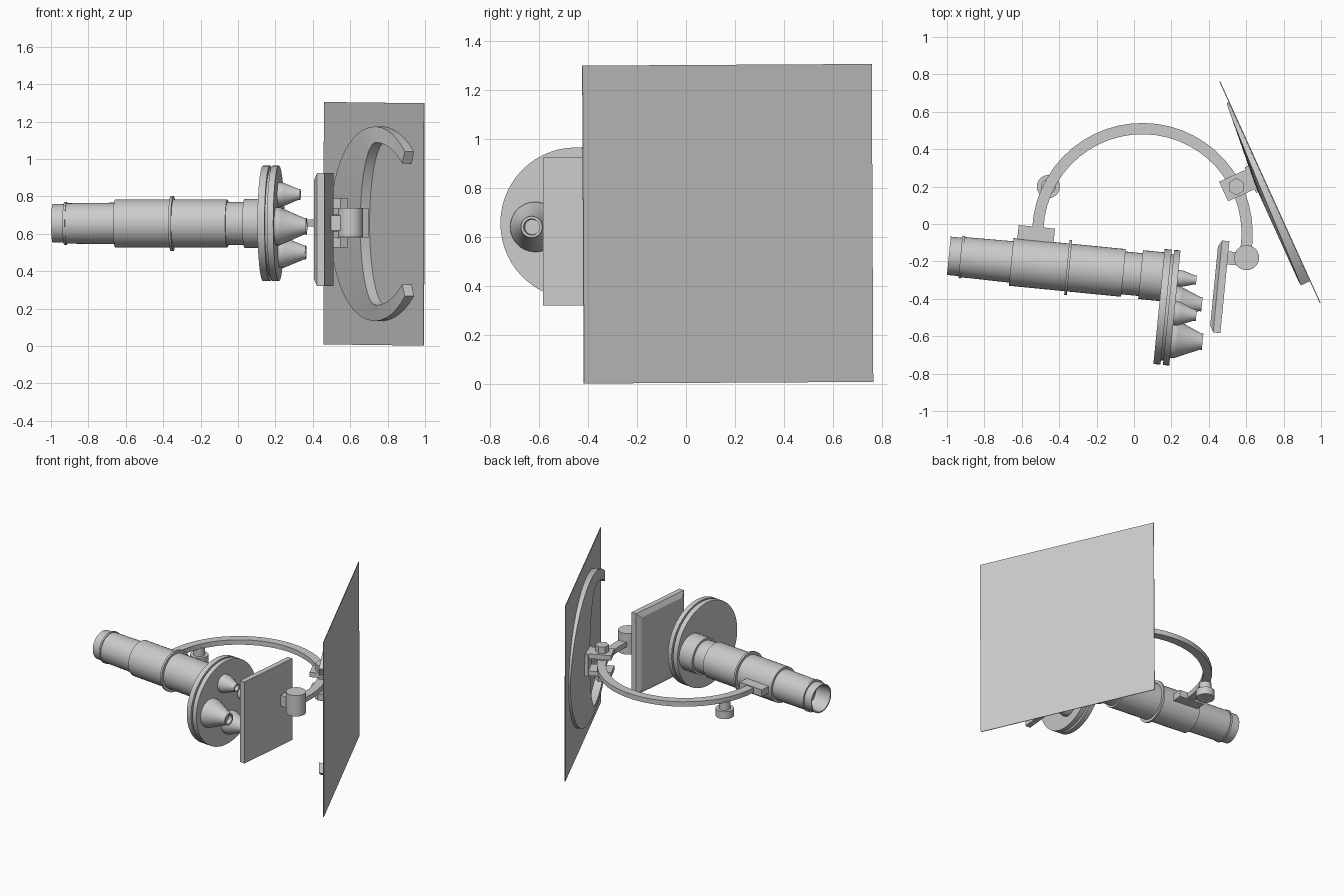
import bpy, bmesh, math
from mathutils import Matrix, Vector

if "Cube" in bpy.data.objects:
    bpy.data.objects.remove(bpy.data.objects["Cube"])

grey = bpy.data.materials.new("light_grey")
grey.use_nodes = True
COL = (0.6, 0.6, 0.6, 1)
grey.diffuse_color = COL
grey.node_tree.nodes["Principled BSDF"].inputs["Base Color"].default_value = COL


def finish(name, bm, matrix=Matrix(), smooth=True):
    bmesh.ops.recalc_face_normals(bm, faces=bm.faces)
    me = bpy.data.meshes.new(name)
    bm.to_mesh(me)
    bm.free()
    me.materials.append(grey)
    ob = bpy.data.objects.new(name, me)
    bpy.context.collection.objects.link(ob)
    ob.matrix_world = matrix
    if smooth:
        bpy.ops.object.select_all(action='DESELECT')
        ob.select_set(True)
        bpy.context.view_layer.objects.active = ob
        bpy.ops.object.shade_smooth_by_angle(angle=math.radians(30))
    return ob


def bridge(bm, rings, closed=False):
    """Skin a list of equal vertex rings; each ring is a closed loop."""
    pairs = list(zip(rings, rings[1:])) + ([(rings[-1], rings[0])] if closed else [])
    for a, b in pairs:
        n = len(a)
        for i in range(n):
            bm.faces.new((a[i], a[(i + 1) % n], b[(i + 1) % n], b[i]))


def lathe(name, profile, matrix, seg=40):
    """Turn (distance, radius) pairs around local X; both ends are capped."""
    bm = bmesh.new()
    rings = [[bm.verts.new((s, r * math.cos(2 * math.pi * i / seg),
                            r * math.sin(2 * math.pi * i / seg))) for i in range(seg)]
             for s, r in profile]
    bridge(bm, rings)
    bm.faces.new(rings[0])
    bm.faces.new(rings[-1])
    return finish(name, bm, matrix)


def post(name, x, y, z0, z1, r, seg=28):
    """Upright cylinder or hexagonal prism."""
    m = Matrix.Translation((x, y, z0)) @ Matrix.Rotation(-math.pi / 2, 4, 'Y')
    return lathe(name, [(0, r), (z1 - z0, r)], m @ Matrix.Scale(1, 4), seg)


def box(name, size, centre, turn=0.0):
    bm = bmesh.new()
    bmesh.ops.create_cube(bm, size=1)
    bmesh.ops.scale(bm, vec=size, verts=bm.verts)
    m = Matrix.Translation(centre) @ Matrix.Rotation(turn, 4, 'Z')
    return finish(name, bm, m, False)


TILT = math.radians(-5.6)
MID = 0.657
optic = Matrix.Translation((-0.99, -0.17, 0.655)) @ Matrix.Rotation(TILT, 4, 'Z')

# Stepped viewing tube with an open eyepiece end
lathe("viewing_tube", [
    (0.12, 0.085), (0, 0.094), (0, 0.103), (0.062, 0.103), (0.062, 0.114), (0.075, 0.114),
    (0.075, 0.108), (0.335, 0.111), (0.335, 0.128), (0.938, 0.128), (0.938, 0.115),
    (1.03, 0.115), (1.03, 0.131), (1.15, 0.131)], optic)
lathe("tube_collar", [(0.634, 0.12), (0.634, 0.148), (0.648, 0.148), (0.648, 0.12)], optic)

# Rotating turret made of two discs with a groove between them
turret = optic @ Matrix.Translation((0, -0.16, 0))
lathe("turret", [(1.145, 0.309), (1.183, 0.309), (1.183, 0.285), (1.196, 0.285),
                 (1.196, 0.309), (1.23, 0.309)], turret, 56)

# Objective lenses: sideways offset, height, base radius, tip radius, tip distance
for name, t, z, r0, r1, end in [
        ("large", -0.165, -0.015, 0.102, 0.044, 1.395),
        ("medium", 0.034, -0.155, 0.083, 0.038, 1.372),
        ("small", -0.028, 0.155, 0.064, 0.03, 1.348),
        ("tiny", 0.16, 0.015, 0.044, 0.025, 1.33)]:
    lathe(name + "_objective", [
        (1.22, r0), (1.25, r0), (1.262, r0 * 0.95), (end - 0.012, r1), (end, r1),
        (end, r1 * 0.75), (end - 0.03, r1 * 0.7)],
        turret @ Matrix.Translation((0, t, z)), 28)

# Specimen stage with chamfered edges on the lens side
bm = bmesh.new()
rings = []
for x, inset in ((0.029, 0), (-0.01, 0), (-0.029, 0.035)):
    w, h = 0.247 - inset, 0.302 - inset
    rings.append([bm.verts.new((x, sy * w, sz * h))
                  for sy, sz in ((-1, -1), (1, -1), (1, 1), (-1, 1))])
bridge(bm, rings)
bm.faces.new(rings[0])
bm.faces.new(rings[-1])
finish("stage", bm, Matrix.Translation((0.457, -0.335, 0.622)) @ Matrix.Rotation(TILT, 4, 'Z'), False)
box("stage_arm", (0.1, 0.07, 0.08), (0.54, -0.185, MID), TILT)
post("stage_pivot", 0.602, -0.18, 0.583, 0.738, 0.067)

# Curved frame joining tube, reflector and stage
bm = bmesh.new()
sections = []
for i in range(29):
    a = math.radians(-12 + i * 189 / 28)
    sections.append([bm.verts.new((0.045 + r * math.cos(a), -0.05 + r * math.sin(a), MID + z))
                     for r, z in ((0.53, -0.018), (0.59, -0.018), (0.59, 0.018), (0.53, 0.018))])
bridge(bm, sections)
bm.faces.new(sections[0])
bm.faces.new(sections[-1])
finish("curved_frame", bm)
box("tube_bracket", (0.195, 0.09, 0.05), (-0.524, -0.06, MID), TILT)

# Knob hanging under the frame
post("knob_stem", -0.458, 0.2, 0.57, 0.645, 0.04)
post("knob", -0.458, 0.2, 0.53, 0.585, 0.062)

# Reflector plate: local X runs along it, local Y is its normal towards the frame
ux, un = Vector((0.413, -0.911, 0)), Vector((-0.911, -0.413, 0))
plate = Matrix.Identity(4)
for row in range(3):
    plate[row][0], plate[row][1] = ux[row], un[row]
    plate[row][3] = (0.727, 0.17, 0.653)[row]
bm = bmesh.new()
bmesh.ops.create_cube(bm, size=1)
bmesh.ops.scale(bm, vec=(1.294, 0.005, 1.296), verts=bm.verts)
bmesh.ops.rotate(bm, matrix=Matrix.Rotation(math.radians(0.3), 3, 'Y'), verts=bm.verts)
finish("reflector_plate", bm, plate, False)

# Open crescent holder behind the plate, thickening towards its inner edge
bm = bmesh.new()
sections = []
N = 40
for i in range(N + 1):
    k = -1 + 2 * i / N
    a = math.pi + k * math.radians(132)
    ca, sa = math.cos(a), math.sin(a)
    outer = (0.1 + 0.63 * ca, 0.52 * sa)
    inner = (0.15 + (0.2 if ca < 0 else 0.51) * ca, 0.435 * sa)
    rise = 0.012 + 0.043 * abs(k)
    sections.append([bm.verts.new((p[0], d, p[1])) for p, d in
                     ((outer, 0.003), (outer, rise), (inner, 0.058), (inner, 0.003))])
bridge(bm, sections)
bm.faces.new(sections[0])
bm.faces.new(sections[-1])
finish("crescent_holder", bm, plate)

# Clamp gripping the frame: two jaws, a bolt and two hexagonal heads
turn = math.atan2(0.413, 0.911)
for side, name in ((1, "upper"), (-1, "lower")):
    box(name + "_clamp_jaw", (0.2, 0.115, 0.035), (0.57, 0.215, MID + side * 0.063), turn)
    z0, z1 = sorted((MID + side * 0.08, MID + side * 0.13))
    post(name + "_hex_head", 0.547, 0.2, z0, z1, 0.046, 6)
post("clamp_bolt", 0.547, 0.2, MID - 0.07, MID + 0.07, 0.022, 16)
box("clamp_base", (0.05, 0.15, 0.16), (0.645, 0.245, MID), turn)
